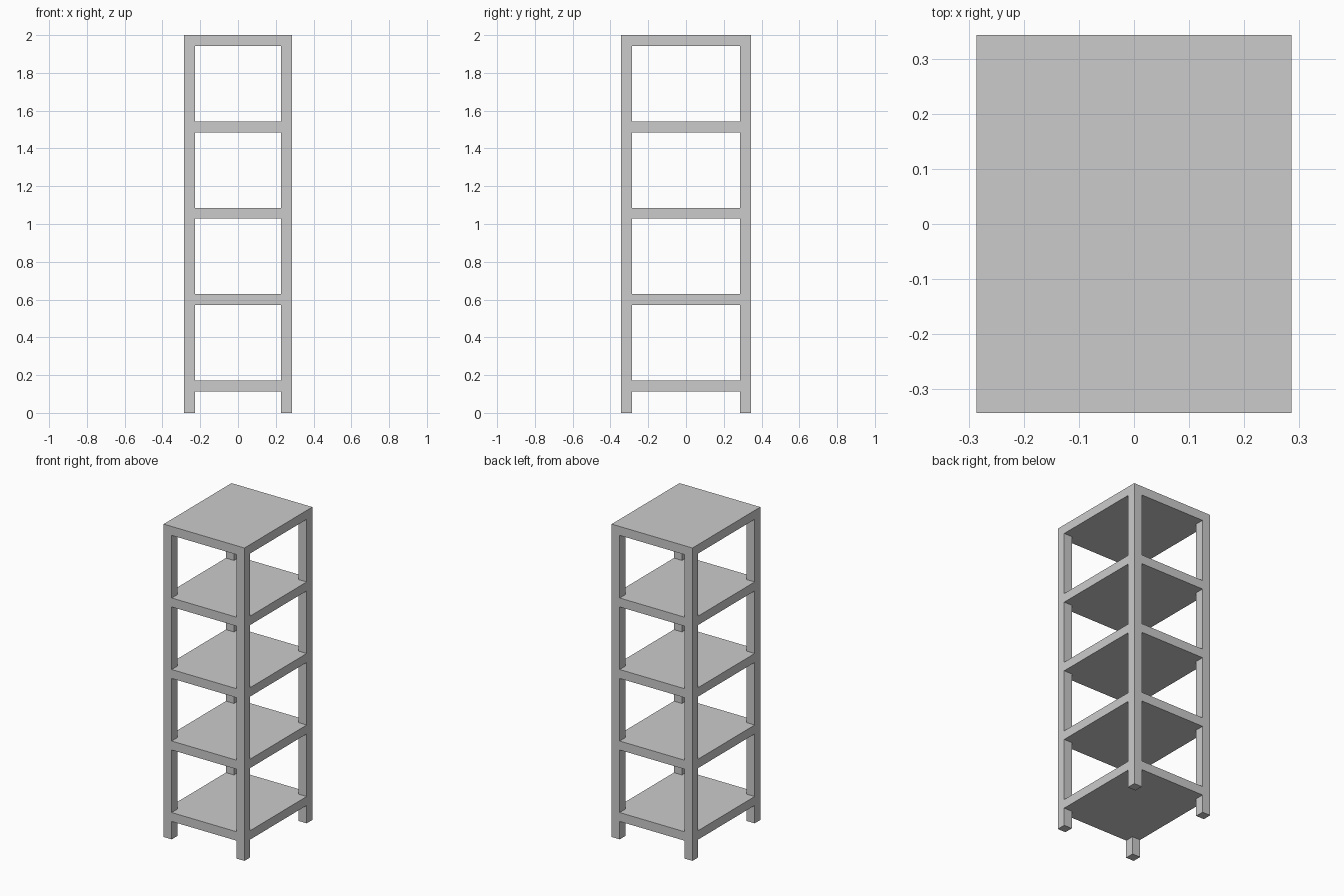
import bpy
import bmesh
from mathutils import Matrix, Vector

if "Cube" in bpy.data.objects:
    bpy.data.objects.remove(bpy.data.objects["Cube"])

U = 2.0 / 35                       # post and board thickness
HX, HY, H = 5 * U, 6 * U, 2.0      # half width, half depth, height


def boxes(name, specs):
    """One object made of several (centre, size) boxes."""
    bm = bmesh.new()
    for centre, size in specs:
        m = Matrix.Translation(centre) @ Matrix.Diagonal(Vector((*size, 1)))
        bmesh.ops.create_cube(bm, size=1, matrix=m)
    mesh = bpy.data.meshes.new(name)
    bm.to_mesh(mesh)
    bm.free()
    obj = bpy.data.objects.new(name, mesh)
    bpy.context.collection.objects.link(obj)
    return obj


# five full-size shelf boards, evenly spaced from the top down
boards = boxes("shelf_rack", [((0, 0, H - U / 2 - i * 8 * U), (2 * HX, 2 * HY, U))
                              for i in range(5)])

# four square corner posts, flush with the board edges
posts = boxes("corner_posts", [((sx * (HX - U / 2), sy * (HY - U / 2), H / 2), (U, U, H))
                               for sx in (-1, 1) for sy in (-1, 1)])
posts.hide_render = True

# weld posts and boards into one clean shell
mod = boards.modifiers.new("join_posts", 'BOOLEAN')
mod.operation = 'UNION'
mod.solver = 'EXACT'
mod.object = posts
bpy.context.view_layer.objects.active = boards
bpy.ops.object.modifier_apply(modifier=mod.name)
bpy.data.objects.remove(posts)
